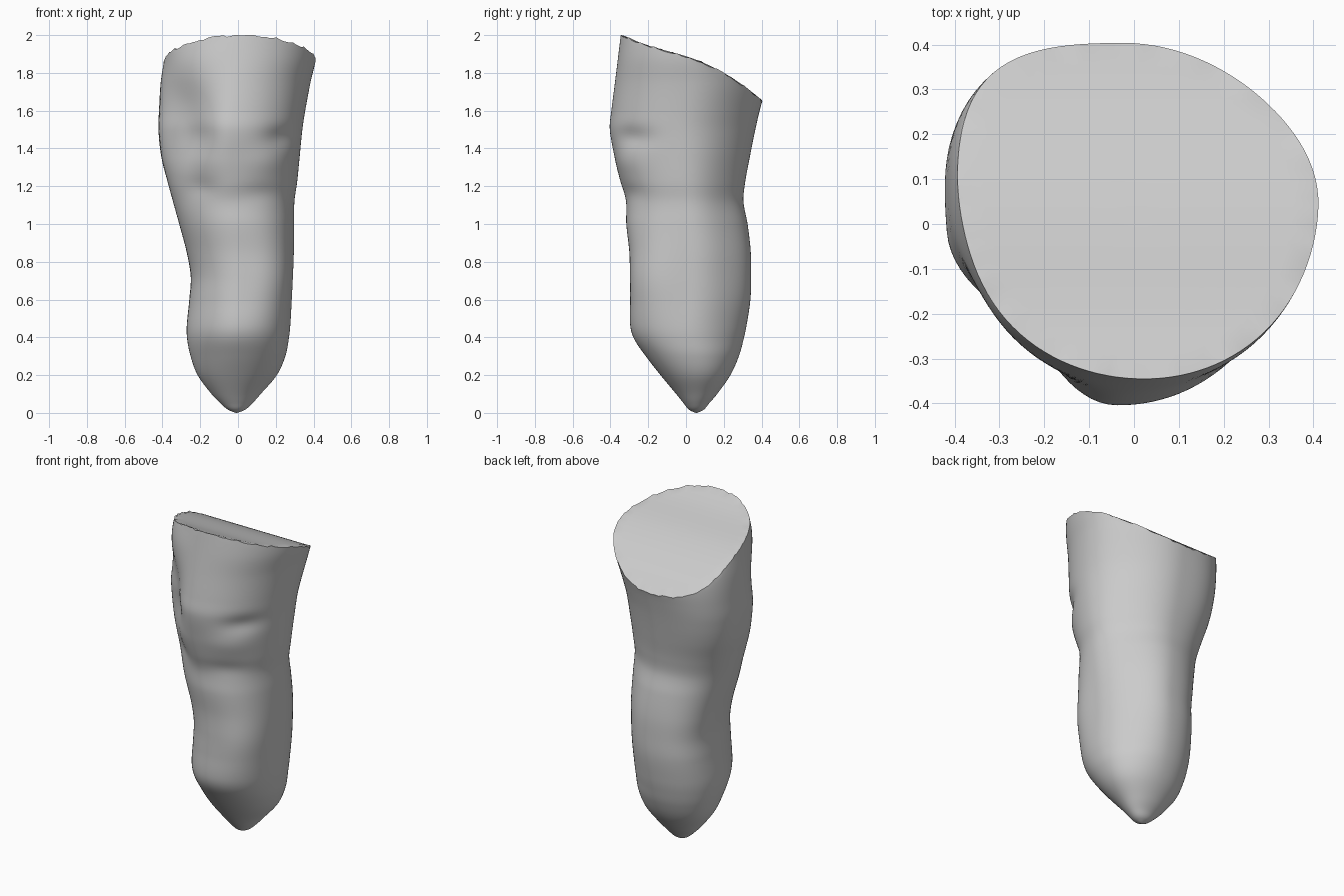
import bpy, bmesh, math, random

random.seed(4)
SEG, ROWS, CAP = 112, 130, 14

# z, x min, x max, y min, y max of the limb at each height
PROFILE = [
    (0.00, -0.012, -0.004, 0.051, 0.059), (0.015, -0.05, 0.035, 0.018, 0.092),
    (0.05, -0.092, 0.075, -0.012, 0.122), (0.10, -0.14, 0.12, -0.052, 0.165),
    (0.20, -0.213, 0.205, -0.135, 0.235), (0.30, -0.25, 0.25, -0.213, 0.28),
    (0.39, -0.268, 0.268, -0.274, 0.305), (0.46, -0.27, 0.276, -0.295, 0.32),
    (0.60, -0.256, 0.284, -0.296, 0.341), (0.72, -0.248, 0.29, -0.297, 0.345),
    (0.85, -0.27, 0.295, -0.30, 0.343), (1.00, -0.31, 0.297, -0.316, 0.326),
    (1.12, -0.343, 0.298, -0.318, 0.304), (1.22, -0.37, 0.312, -0.346, 0.313),
    (1.35, -0.402, 0.325, -0.376, 0.337), (1.50, -0.417, 0.34, -0.404, 0.367),
    (1.60, -0.414, 0.355, -0.395, 0.39), (1.75, -0.407, 0.383, -0.376, 0.428),
    (1.88, -0.388, 0.412, -0.36, 0.44), (2.02, -0.37, 0.42, -0.343, 0.45)]

# z, then fullness of the diagonals: back right, back left, front left, front right
DIAGONALS = [
    (0.0, 0, 0, 0, 0), (0.15, 0, 0, 0, 0), (0.40, -0.012, 0.010, -0.008, 0.012),
    (0.70, -0.02, 0.022, 0.0, 0.034), (1.05, -0.022, 0.010, -0.005, 0.014),
    (1.25, -0.02, 0.022, -0.035, 0.010), (1.45, -0.018, 0.038, -0.075, 0.010),
    (1.62, -0.018, 0.038, -0.055, 0.010), (1.85, -0.02, 0.01, 0.012, 0.010),
    (2.02, -0.02, 0.01, 0.012, 0.008)]

# slanted cut across the top: y, z
CUT = [(-0.45, 2.035), (-0.345, 2.0), (-0.2, 1.945), (0.0, 1.888), (0.1, 1.85),
       (0.2, 1.80), (0.3, 1.735), (0.4, 1.655), (0.45, 1.61)]

# soft dents (-) and swellings (+): angle in degrees, z, angular width, height, depth
BUMPS = [(235, 1.19, 20, 0.05, -0.010), (300, 1.17, 22, 0.05, -0.008),
         (240, 1.47, 20, 0.06, -0.006), (318, 1.46, 18, 0.055, -0.018),
         (305, 1.33, 22, 0.07, 0.010), (240, 1.33, 20, 0.07, 0.008)]


def interp(table, z):
    """Smooth cubic interpolation of the table rows."""
    i = 0
    while i < len(table) - 2 and z > table[i + 1][0]:
        i += 1
    a, b = table[i], table[i + 1]
    p, n = table[max(i - 1, 0)], table[min(i + 2, len(table) - 1)]
    h = b[0] - a[0]
    t = min(max((z - a[0]) / h, 0), 1)
    out = []
    for c in range(1, len(a)):
        ma = (b[c] - p[c]) / (b[0] - p[0]) * h
        mb = (n[c] - a[c]) / (n[0] - a[0]) * h
        out.append((2*t**3 - 3*t**2 + 1) * a[c] + (t**3 - 2*t**2 + t) * ma
                   + (3*t**2 - 2*t**3) * b[c] + (t**3 - t**2) * mb)
    return out


def section(ang, z):
    """Point on the skin: egg-shaped section, with fuller or flatter diagonals."""
    x0, x1, y0, y1 = interp(PROFILE, z)
    c, s = math.cos(ang), math.sin(ang)
    x = (x0 + x1) / 2 + (x1 - x0) / 2 * c * (1 + 0.08 * s)
    y = (y0 + y1) / 2 + (y1 - y0) / 2 * s
    k = interp(DIAGONALS, z)[int(ang / (math.pi / 2)) % 4] * math.sin(2 * ang) ** 2
    for deg, bz, wa, wz, d in BUMPS:
        da = (math.degrees(ang) - deg + 180) % 360 - 180
        k += d * math.exp(-(da / wa) ** 2 - ((z - bz) / wz) ** 2)
    return x + k * c, y + k * s


def cut(y):
    return interp(CUT, y)[0]


def rim_height(ang):
    z = 1.85
    for _ in range(12):
        z = cut(section(ang, z)[1])
    return z


bm = bmesh.new()
angles = [2 * math.pi * i / SEG for i in range(SEG)]
tops = [rim_height(a) for a in angles]

# rings of skin, packed closer at the tip, bending into the slanted cut above the knee
rings = []
for r in range(ROWS + 1):
    zn = 2 * (r / ROWS) ** 1.25
    ring = []
    for a, top in zip(angles, tops):
        z = zn if zn < 1.1 else 1.1 + (zn - 1.1) / 0.9 * (top - 1.1)
        x, y = section(a, z)
        if r == ROWS:
            z = min(z + random.uniform(-0.007, 0.004), 2.0)   # ragged rim
        ring.append(bm.verts.new((x, y, z)))
    rings.append(ring)

# cap rings shrinking towards the middle of the cut
rim = [v.co.copy() for v in rings[-1]]
for r in range(1, CAP):
    f = 1 - r / CAP
    rings.append([bm.verts.new((p.x * f + 0.01 * (1 - f), p.y * f + 0.03 * (1 - f),
                                cut(p.y * f + 0.03 * (1 - f)))) for p in rim])

for lo, hi in zip(rings, rings[1:]):
    for i in range(SEG):
        j = (i + 1) % SEG
        bm.faces.new((lo[i], lo[j], hi[j], hi[i]))
bm.faces.new(rings[0][::-1])
bm.faces.new(rings[-1])

mesh = bpy.data.meshes.new("limb")
bm.to_mesh(mesh)
bm.free()
limb = bpy.data.objects.new("limb", mesh)
bpy.context.collection.objects.link(limb)

# one plain grey
grey = bpy.data.materials.new("plain grey")
grey.diffuse_color = (0.6, 0.6, 0.6, 1)
mesh.materials.append(grey)

bpy.context.view_layer.objects.active = limb
limb.select_set(True)
bpy.ops.object.shade_smooth_by_angle(angle=math.radians(40))
